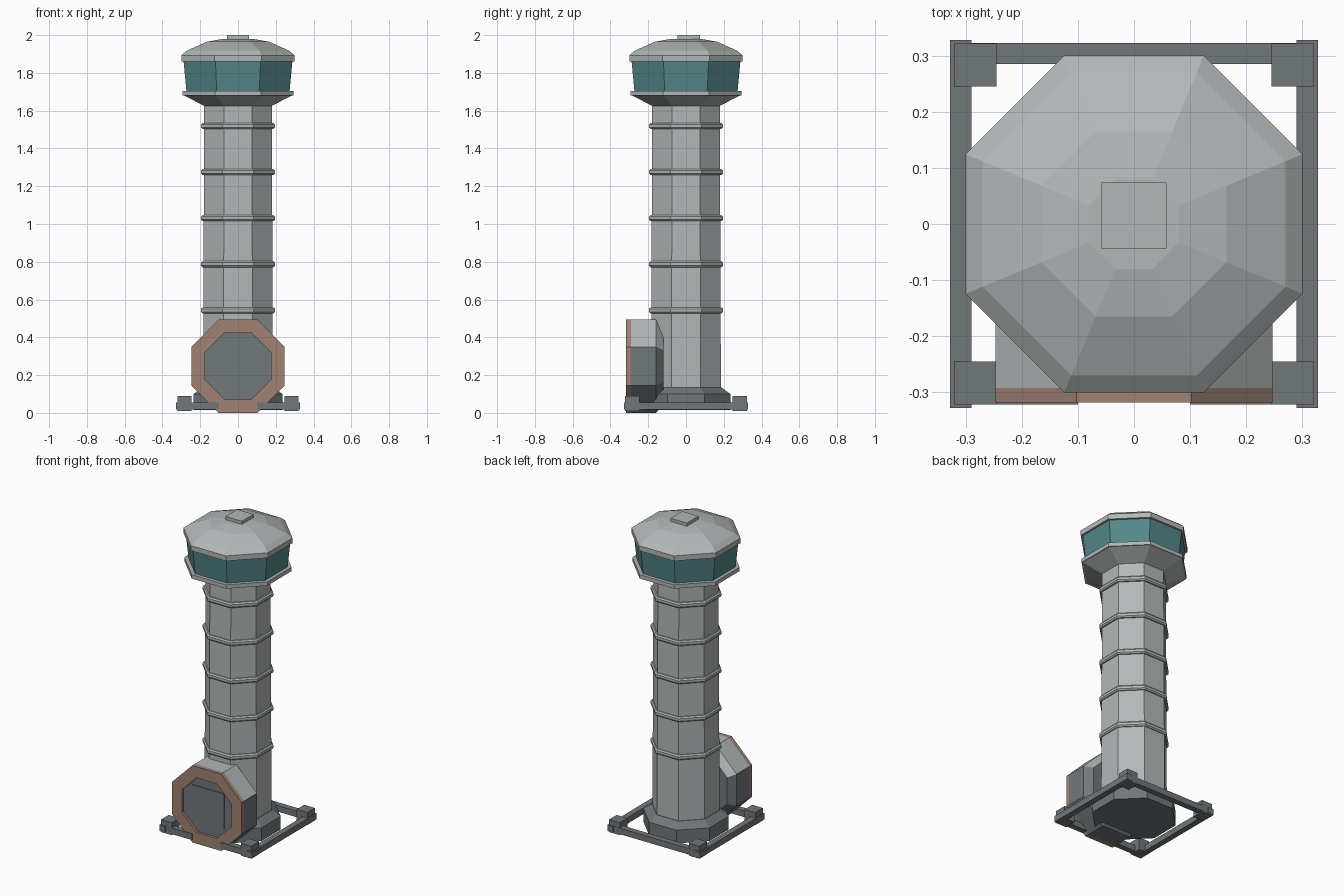
import bpy, bmesh, math
from mathutils import Matrix, Vector

cube = bpy.data.objects.get("Cube")
if cube:
    bpy.data.objects.remove(cube, do_unlink=True)


def material(name, rgb):
    m = bpy.data.materials.new(name)
    m.use_nodes = True
    m.diffuse_color = (*rgb, 1)
    m.node_tree.nodes["Principled BSDF"].inputs["Base Color"].default_value = (*rgb, 1)
    return m


GREY = material("light grey", (0.45, 0.475, 0.475))
SLATE = material("dark slate", (0.165, 0.185, 0.195))
BROWN = material("dusty brown", (0.35, 0.225, 0.175))
TEAL = material("teal glass", (0.09, 0.24, 0.25))

PORTAL = Matrix.Translation((0, 0, 0.247)) @ Matrix.Rotation(math.pi / 2, 4, "X")


def finish(name, bm, mats, matrix=Matrix()):
    bmesh.ops.transform(bm, matrix=matrix, verts=bm.verts)
    bmesh.ops.recalc_face_normals(bm, faces=bm.faces)
    mesh = bpy.data.meshes.new(name)
    bm.to_mesh(mesh)
    bm.free()
    for m in mats:
        mesh.materials.append(m)
    obj = bpy.data.objects.new(name, mesh)
    bpy.context.collection.objects.link(obj)
    return obj


def octagon_loft(name, profile, mats, matrix=Matrix(), band=False):
    """Octagons of (flat radius, height) joined in order; a band closes on itself."""
    bm = bmesh.new()
    rings = []
    for r, h in profile:
        rad = r / math.cos(math.pi / 8)
        angles = [(i + 0.5) * math.pi / 4 for i in range(8)]
        rings.append([bm.verts.new((rad * math.cos(a), rad * math.sin(a), h)) for a in angles])
    pairs = list(zip(rings, rings[1:]))
    if band:
        pairs.append((rings[-1], rings[0]))
    else:
        bm.faces.new(rings[0])
        bm.faces.new(rings[-1])
    for a, b in pairs:
        for i in range(8):
            j = (i + 1) % 8
            bm.faces.new((a[i], a[j], b[j], b[i]))
    return finish(name, bm, mats, matrix)


def box(name, low, high, mat):
    low, high = Vector(low), Vector(high)
    bm = bmesh.new()
    bmesh.ops.create_cube(bm, size=1)
    size = Matrix.Diagonal((*(high - low), 1))
    return finish(name, bm, [mat], Matrix.Translation((low + high) / 2) @ size)


# Shaft, its footing and its hoops
octagon_loft("footing", [(0.235, 0.015), (0.235, 0.1), (0.187, 0.135)], [SLATE])
octagon_loft("shaft", [(0.185, 0.1), (0.179, 1.64)], [GREY])
for k in range(5):
    z = 0.543 + k * 0.244
    octagon_loft(f"hoop_{k + 1}",
                 [(0.175, z - 0.016), (0.188, z - 0.016), (0.195, z - 0.008),
                  (0.195, z + 0.008), (0.188, z + 0.016), (0.175, z + 0.016)],
                 [GREY], band=True)

# Control cabin
octagon_loft("cabin_floor", [(0.178, 1.625), (0.285, 1.68), (0.295, 1.68), (0.295, 1.705)], [GREY])
octagon_loft("cabin_glass", [(0.273, 1.703), (0.288, 1.862)], [TEAL])
octagon_loft("roof", [(0.3, 1.86), (0.3, 1.893), (0.27, 1.918), (0.165, 1.965), (0.08, 1.98)], [GREY])
box("roof_hatch", (-0.058, -0.044, 1.97), (0.058, 0.074, 2.0), GREY)

# Entrance hood: pale on its upper slopes, dark on sides and underside
hood = octagon_loft("entrance_hood", [(0.207, -0.0 + 0.12), (0.247, 0.16), (0.247, 0.292)],
                    [SLATE, GREY], PORTAL)
for face in hood.data.polygons:
    face.material_index = int(face.normal.z > 0.3)
octagon_loft("entrance_rim", [(0.175, 0.292), (0.247, 0.292), (0.247, 0.318), (0.175, 0.318)],
             [BROWN], PORTAL, band=True)
octagon_loft("entrance_panel", [(0.178, 0.285), (0.178, 0.302)], [SLATE], PORTAL)
box("entrance_door", (-0.115, -0.308, 0.135), (0.115, -0.3, 0.365), SLATE)

# Ground frame: side beams, rear beam, split front beam and corner blocks
box("rear_beam", (-0.3, 0.285, 0.017), (0.3, 0.323, 0.056), SLATE)
for side, s in (("left", 1), ("right", -1)):
    xs = sorted((s * 0.29, s * 0.328))
    box(f"{side}_beam", (xs[0], -0.328, 0.017), (xs[1], 0.328, 0.056), SLATE)
    xs = sorted((s * 0.1, s * 0.3))
    box(f"front_beam_{side}", (xs[0], -0.322, 0.017), (xs[1], -0.285, 0.056), SLATE)
    xs = sorted((s * 0.245, s * 0.321))
    for end, e in (("front", -1), ("rear", 1)):
        ys = sorted((e * 0.245, e * 0.322))
        box(f"corner_block_{end}_{side}", (xs[0], ys[0], 0.01), (xs[1], ys[1], 0.09), SLATE)
